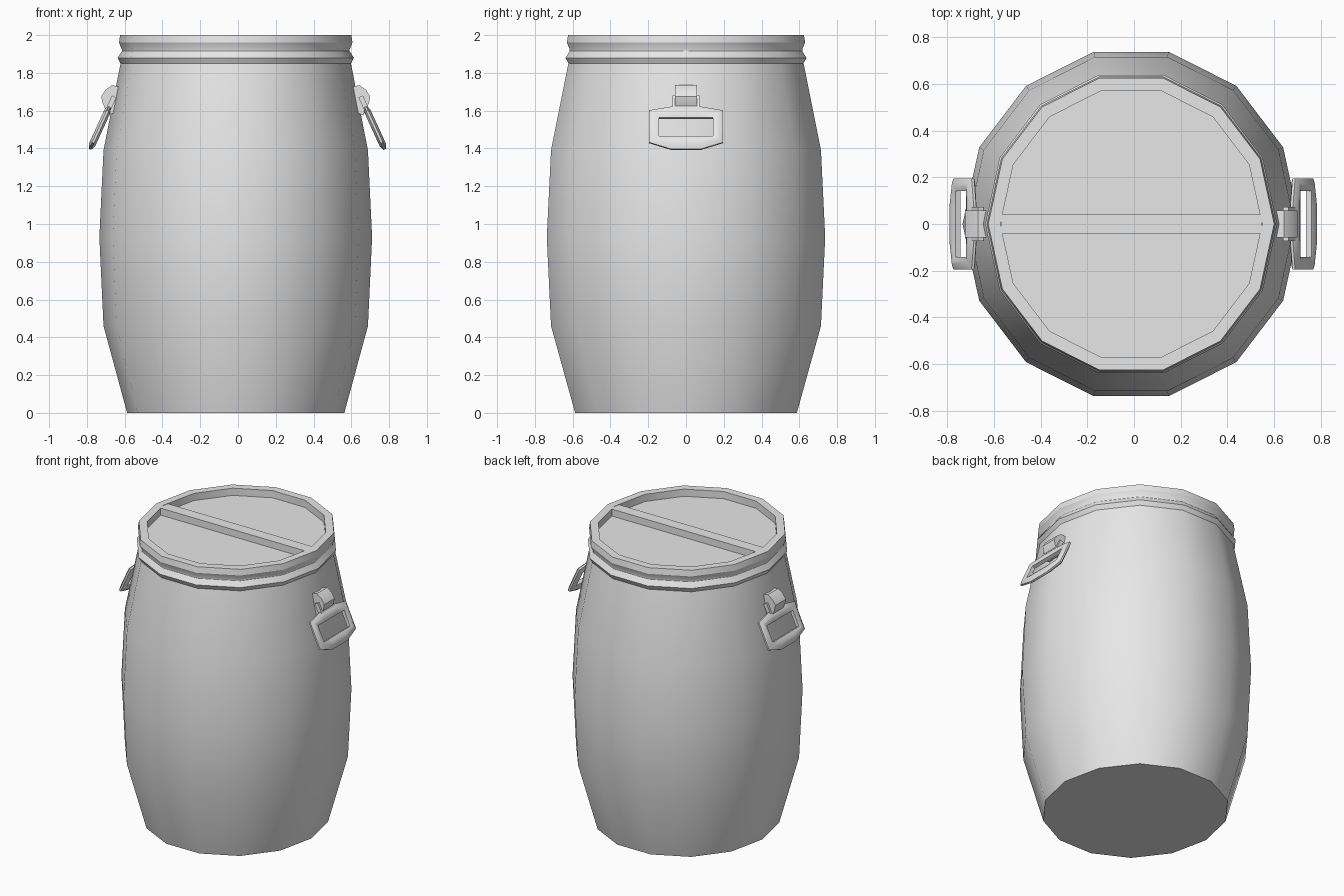
import bpy, bmesh, math

cube = bpy.data.objects.get("Cube")
if cube:
    bpy.data.objects.remove(cube, do_unlink=True)

SIDES = 14
CENTRE = -0.012     # the body sits slightly off the handles' centre
DEPTH_RATIO = 1.047  # the body is a little deeper than wide

grey = bpy.data.materials.new("light_grey")
grey.use_nodes = True
grey.diffuse_color = (0.8, 0.8, 0.8, 1)
grey.node_tree.nodes["Principled BSDF"].inputs["Base Color"].default_value = (0.8, 0.8, 0.8, 1)


def finish(name, bm, angle=30):
    bmesh.ops.recalc_face_normals(bm, faces=bm.faces)
    mesh = bpy.data.meshes.new(name)
    bm.to_mesh(mesh)
    bm.free()
    mesh.materials.append(grey)
    obj = bpy.data.objects.new(name, mesh)
    bpy.context.collection.objects.link(obj)
    bpy.ops.object.select_all(action='DESELECT')
    obj.select_set(True)
    bpy.context.view_layer.objects.active = obj
    bpy.ops.object.shade_smooth_by_angle(angle=math.radians(angle))
    return obj


def bridge(bm, a, b):
    for i in range(len(a)):
        j = (i + 1) % len(a)
        bm.faces.new((a[i], a[j], b[j], b[i]))


def lathe(name, profile):
    """Spin (radius, z) pairs into a closed faceted solid."""
    bm = bmesh.new()
    rings = []
    for r, z in profile:
        angles = [math.tau * i / SIDES for i in range(SIDES)]
        rings.append([bm.verts.new((CENTRE + r * math.cos(a),
                                    r * DEPTH_RATIO * math.sin(a), z)) for a in angles])
    for a, b in zip(rings, rings[1:]):
        bridge(bm, a, b)
    bm.faces.new(rings[0])
    bm.faces.new(rings[-1])
    return finish(name, bm)


def prism(name, outline, half_width):
    """Extrude an (x, z) outline along y."""
    bm = bmesh.new()
    ends = [[bm.verts.new((x, y, z)) for x, z in outline] for y in (-half_width, half_width)]
    bridge(bm, *ends)
    for end in ends:
        bm.faces.new(end)
    return finish(name, bm, 35)


# Barrel body, hoops and recessed lid
lathe("barrel_body", [
    (0.575, 0), (0.70, 0.46), (0.722, 0.93), (0.70, 1.39), (0.61, 1.85),
    (0.625, 1.88), (0.603, 1.915), (0.603, 1.925), (0.618, 1.96),
    (0.612, 2.0), (0.56, 2.0), (0.56, 1.95)])

# Bar across the lid, level with the rim
bar = 0.558
prism("lid_bar", [(CENTRE - bar, 1.945), (CENTRE + bar, 1.945),
                  (CENTRE + bar, 1.998), (CENTRE - bar, 1.998)], 0.04)


# Tilted handle ring with a rounded section
def handle(side, name):
    def place(y, z, w):
        x = 0.652 + 0.458 * (1.676 - z) + 0.909 * w
        return (side * x - 0.003, y, z + 0.416 * w)

    half_outer = [(0.075, 1.62), (0.195, 1.60), (0.195, 1.43), (0.08, 1.395)]
    half_inner = [(0.07, 1.56), (0.142, 1.56), (0.142, 1.46), (0.07, 1.46)]

    def full(half):
        return half + [(-y, z) for y, z in reversed(half)]

    outer, inner = full(half_outer), full(half_inner)
    bm = bmesh.new()
    loops = []
    # blend between outer and inner outline, with the offset from the ring's plane
    for t, w in ((0, -0.006), (0, 0.006), (0.35, 0.018), (0.7, 0.018), (1, 0.012),
                 (1, -0.012), (0.7, -0.018), (0.35, -0.018)):
        loops.append([bm.verts.new(place(a[0] + (b[0] - a[0]) * t,
                                         a[1] + (b[1] - a[1]) * t, w))
                      for a, b in zip(outer, inner)])
    for i, loop in enumerate(loops):
        bridge(bm, loop, loops[(i + 1) % len(loops)])
    finish(name + "_handle_ring", bm, 50)

    # Neck joining the ring to the clip
    bm = bmesh.new()
    ends = [[bm.verts.new(place(y, z, w)) for y, z in
             ((-0.072, 1.61), (0.072, 1.61), (0.072, 1.675), (-0.072, 1.675))]
            for w in (-0.013, 0.013)]
    bridge(bm, *ends)
    for end in ends:
        bm.faces.new(end)
    finish(name + "_handle_neck", bm)

    # Clip holding the neck to the wall
    outline = [(0.61, 1.725), (0.655, 1.735), (0.69, 1.71), (0.712, 1.675),
               (0.705, 1.64), (0.675, 1.575), (0.64, 1.59)]
    prism(name + "_handle_clip", [(CENTRE + side * x, z) for x, z in outline], 0.057)


handle(1, "left")
handle(-1, "right")
